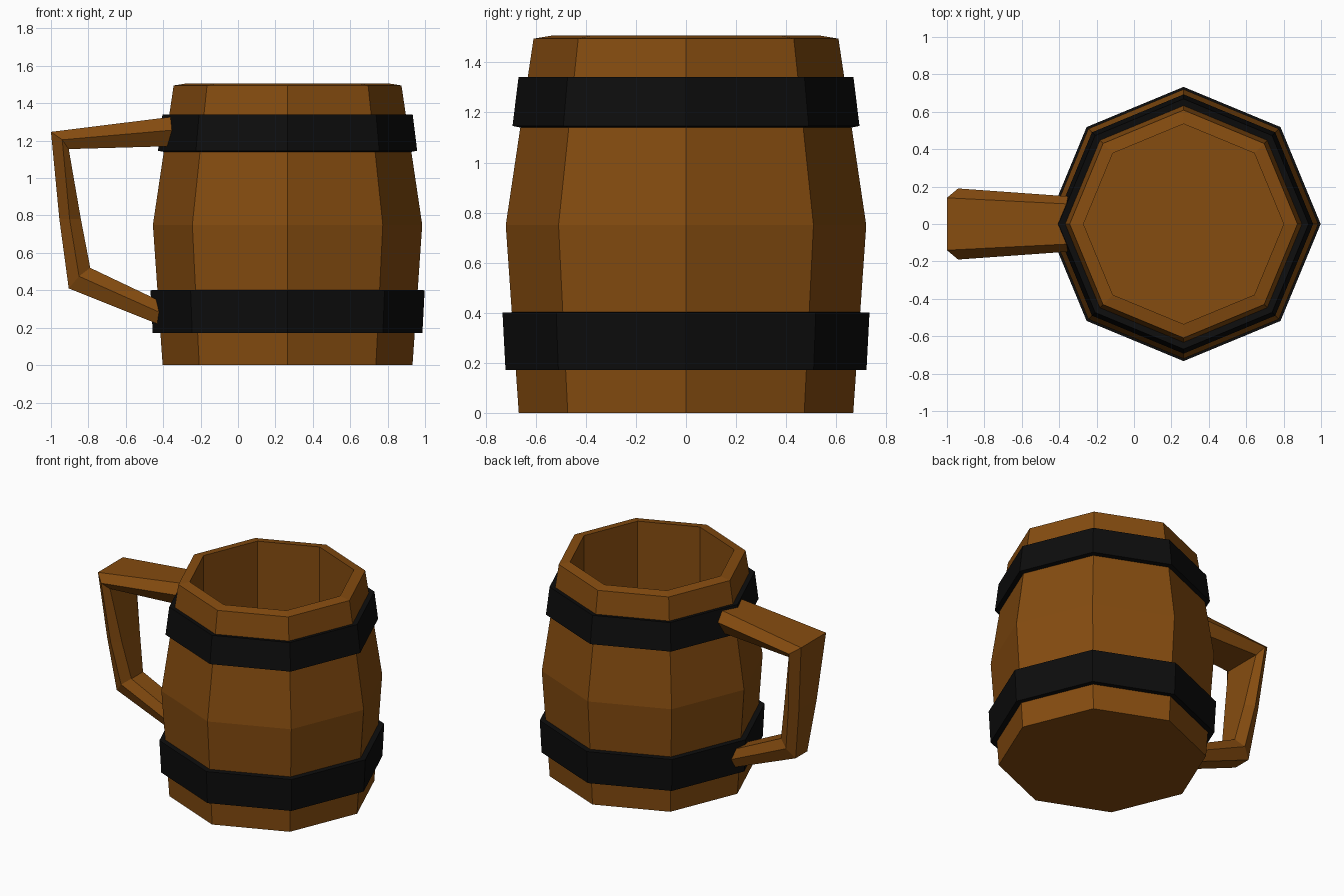
import bpy, bmesh, math

if "Cube" in bpy.data.objects:
    bpy.data.objects.remove(bpy.data.objects["Cube"])

CX = 0.265  # barrel axis


def material(name, rgb):
    m = bpy.data.materials.new(name)
    m.diffuse_color = (*rgb, 1)
    m.use_nodes = True
    m.node_tree.nodes["Principled BSDF"].inputs["Base Color"].default_value = m.diffuse_color
    return m


WOOD = material("brown wood", (0.235, 0.072, 0.005))
IRON = material("black iron", (0.004, 0.004, 0.004))


def skin(name, rings, mat, cap=True, closed=False):
    """Bridge a list of equal-sized point rings into a flat-faced mesh."""
    bm = bmesh.new()
    loops = [[bm.verts.new(p) for p in ring] for ring in rings]
    n = len(loops[0])
    pairs = list(zip(loops, loops[1:]))
    if closed:
        pairs.append((loops[-1], loops[0]))
    for a, b in pairs:
        for i in range(n):
            j = (i + 1) % n
            bm.faces.new((a[i], a[j], b[j], b[i]))
    if cap and not closed:
        bm.faces.new(loops[0][::-1])
        bm.faces.new(loops[-1])
    bmesh.ops.recalc_face_normals(bm, faces=bm.faces)
    me = bpy.data.meshes.new(name)
    bm.to_mesh(me)
    bm.free()
    me.materials.append(mat)
    ob = bpy.data.objects.new(name, me)
    bpy.context.collection.objects.link(ob)
    return ob


def octagon(r, z):
    return [(CX + r * math.cos(i * math.pi / 4), r * math.sin(i * math.pi / 4), z)
            for i in range(8)]


# Barrel body: bulging outside, raised inner rim, straight hollow inside
profile = [(0.668, 0), (0.72, 0.75), (0.609, 1.495), (0.535, 1.507), (0.535, 0.1)]
skin("barrel", [octagon(r, z) for r, z in profile], WOOD)

# Iron hoops: outer bottom, outer top, inner top, inner bottom
hoops = {
    "lower_hoop": [(0.721, 0.172), (0.733, 0.40), (0.68, 0.403), (0.665, 0.176)],
    "upper_hoop": [(0.693, 1.146), (0.669, 1.341), (0.62, 1.333), (0.645, 1.137)],
}
for name, pts in hoops.items():
    skin(name, [octagon(r, z) for r, z in pts], IRON, closed=True)

# Handle: six-sided section swept along the bends
# each row: outer xz, middle xz, inner xz, edge half width, middle half width
sections = [
    ((-0.31, 1.333), (-0.31, 1.26), (-0.31, 1.172), 0.105, 0.145),
    ((-1.00, 1.247), (-0.94, 1.205), (-0.905, 1.155), 0.14, 0.19),
    ((-0.955, 0.78), (-0.90, 0.78), (-0.84, 0.78), 0.10, 0.14),
    ((-0.905, 0.41), (-0.85, 0.475), (-0.79, 0.52), 0.065, 0.095),
    ((-0.38, 0.20), (-0.38, 0.265), (-0.38, 0.325), 0.065, 0.095),
]
rings = []
for o, m, i, a, b in sections:
    half = [(o, a), (m, b), (i, a)]
    rings.append([(p[0], w, p[1]) for p, w in half]
                 + [(p[0], -w, p[1]) for p, w in reversed(half)])
skin("handle", rings, WOOD)
